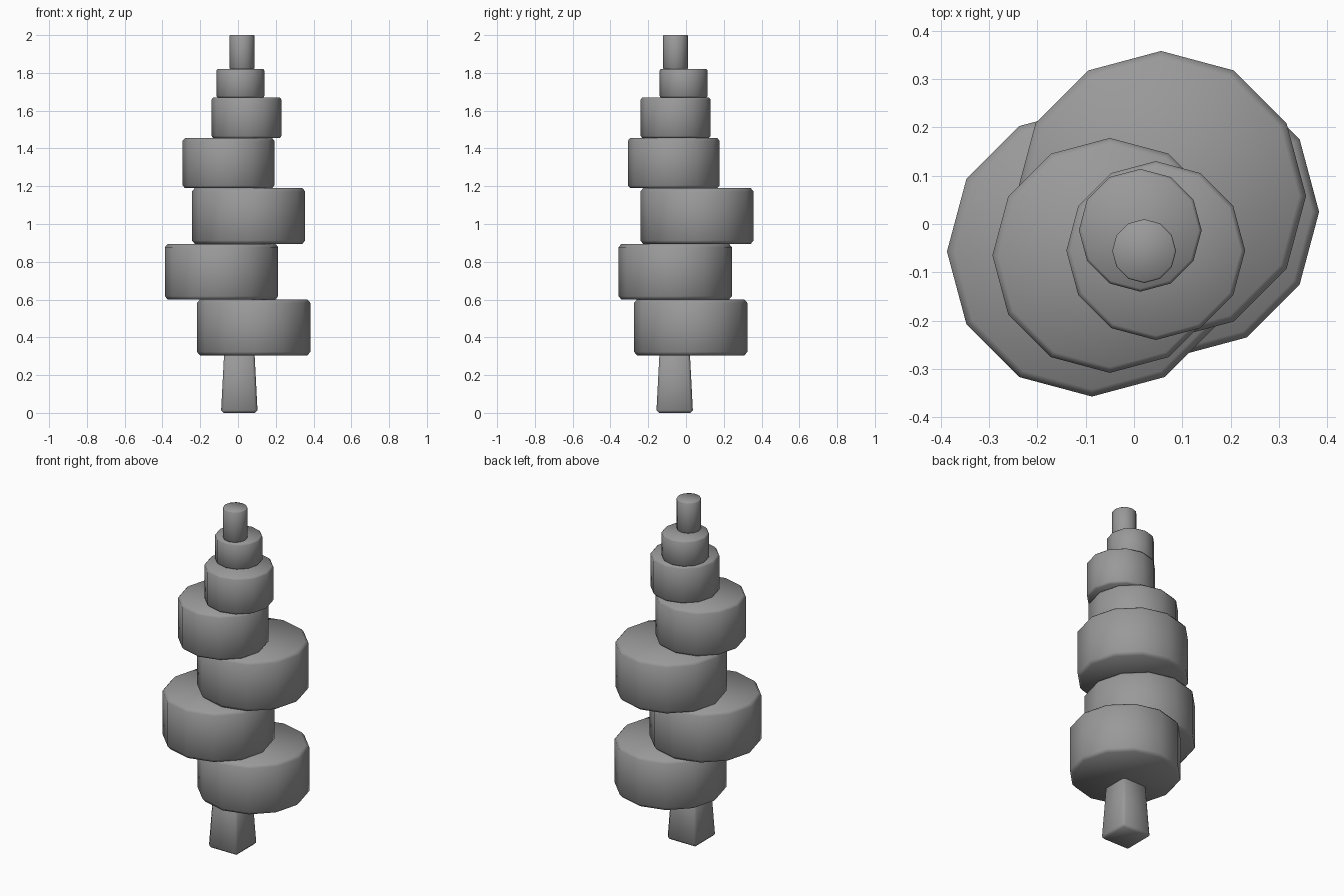
import bpy
import bmesh

cube = bpy.data.objects.get("Cube")
if cube:
    bpy.data.objects.remove(cube, do_unlink=True)

grey = bpy.data.materials.new("neutral_grey")
grey.use_nodes = True
tone = (0.32, 0.32, 0.32, 1)
grey.diffuse_color = tone
grey.node_tree.nodes["Principled BSDF"].inputs["Base Color"].default_value = tone


def finish(name, bm, location):
    """Turn a bmesh into a smooth shaded grey object."""
    mesh = bpy.data.meshes.new(name)
    bm.to_mesh(mesh)
    bm.free()
    mesh.materials.append(grey)
    mesh.shade_smooth()
    obj = bpy.data.objects.new(name, mesh)
    obj.location = location
    bpy.context.collection.objects.link(obj)


def tier(name, x, y, radius, bottom, top):
    """Twelve-sided disc with chamfered rims."""
    bm = bmesh.new()
    inset = radius * 0.05
    rise = min(0.018, radius * 0.06)
    rings = []
    for r, z in ((radius - inset, bottom), (radius, bottom + rise),
                 (radius, top - rise), (radius - inset, top)):
        ring = bmesh.ops.create_circle(bm, segments=12, radius=r)["verts"]
        for v in ring:
            v.co.z = z
        rings.append(ring)
    for low, high in zip(rings, rings[1:]):
        for i in range(12):
            j = (i + 1) % 12
            bm.faces.new((low[i], low[j], high[j], high[i]))
    bm.faces.new(rings[0])
    bm.faces.new(rings[-1])
    bmesh.ops.recalc_face_normals(bm, faces=bm.faces)
    finish(name, bm, (x, y, 0))


# Tapered square trunk with softened edges
bm = bmesh.new()
bmesh.ops.create_cube(bm, size=1)
for v in bm.verts:
    half = 0.097 if v.co.z < 0 else 0.08
    v.co.x *= 2 * half
    v.co.y *= 2 * half
    v.co.z = 0.005 if v.co.z < 0 else 0.33
bmesh.ops.bevel(bm, geom=bm.edges[:], offset=0.014, segments=1, affect='EDGES')
finish("trunk", bm, (0.007, -0.06, -0.005))

# Stacked, staggered foliage tiers: x, y, radius, bottom, top
tiers = {
    "lowest_tier": (0.083, 0.025, 0.3, 0.305, 0.6),
    "second_tier": (-0.087, -0.057, 0.3, 0.6, 0.895),
    "third_tier": (0.056, 0.058, 0.3, 0.895, 1.19),
    "fourth_tier": (-0.05, -0.065, 0.243, 1.19, 1.455),
    "fifth_tier": (0.045, -0.055, 0.185, 1.455, 1.67),
    "sixth_tier": (0.013, -0.013, 0.127, 1.67, 1.82),
    "treetop": (0.021, -0.056, 0.066, 1.82, 2.0),
}
for name, values in tiers.items():
    tier(name, *values)
